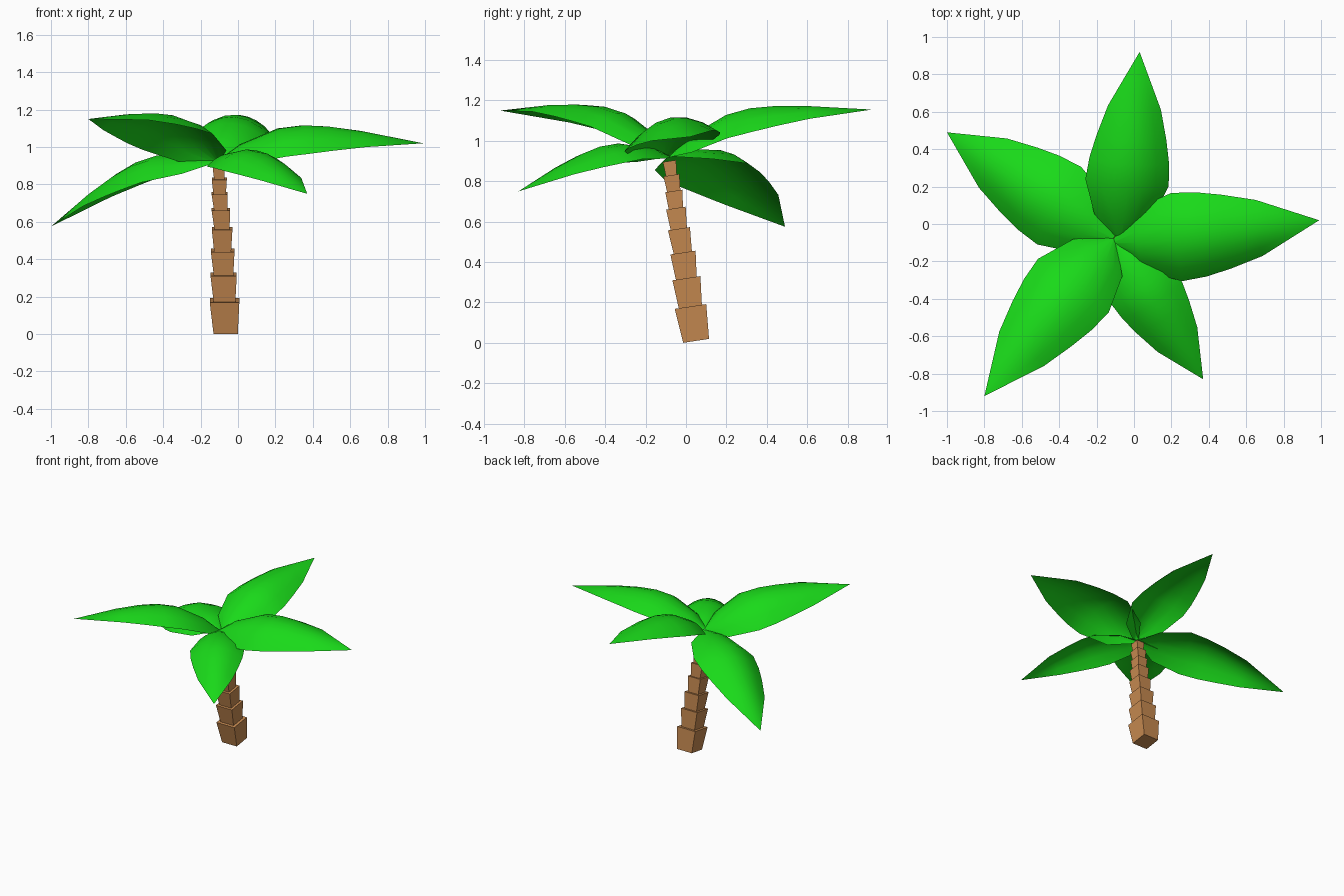
import bpy, bmesh
from mathutils import Vector, Matrix

if "Cube" in bpy.data.objects:
    bpy.data.objects.remove(bpy.data.objects["Cube"])


def material(name, color):
    m = bpy.data.materials.new(name)
    m.diffuse_color = (*color, 1)
    m.use_nodes = True
    m.node_tree.nodes["Principled BSDF"].inputs["Base Color"].default_value = m.diffuse_color
    return m


def add_object(name, bm, mat, smooth=False):
    for f in bm.faces:
        f.smooth = smooth
    me = bpy.data.meshes.new(name)
    bm.to_mesh(me)
    bm.free()
    me.materials.append(mat)
    ob = bpy.data.objects.new(name, me)
    bpy.context.collection.objects.link(ob)
    return ob


bark = material("bark", (0.56, 0.25, 0.08))
green = material("leaf_green", (0.01, 0.7, 0.01))

# Trunk: leaning stack of square blocks, each flaring towards its top
# (x, y, z, half width) of each block's top
TOPS = [(-.072, .022, .18, .079), (-.077, .002, .32, .070), (-.082, -.015, .447, .063),
        (-.085, -.035, .565, .055), (-.092, -.050, .667, .049), (-.098, -.060, .752, .043),
        (-.100, -.072, .83, .040), (-.103, -.082, .90, .033)]


def square(bm, center, half):
    tilt = Matrix.Rotation(0.15, 3, 'X')
    return [bm.verts.new(Vector(center) + tilt @ Vector((sx * half, sy * half, 0)))
            for sx, sy in ((-1, -1), (1, -1), (1, 1), (-1, 1))]


low = (-.066, .05, .01)
for i, (x, y, z, half) in enumerate(TOPS):
    bm = bmesh.new()
    a = square(bm, low, half * 0.82)
    b = square(bm, (x, y, z), half)
    bm.faces.new(a[::-1])
    bm.faces.new(b)
    for k in range(4):
        n = (k + 1) % 4
        bm.faces.new((a[k], a[n], b[n], b[k]))
    add_object(f"trunk_block_{i + 1}", bm, bark)
    low = (x, y, z - 0.005)

# Leaf profile: (position along, half width, spine height, edge height)
PROFILE = [(0, .015, .005, 0), (.12, .150, .075, .005), (.31, .217, .135, .035),
           (.43, .207, .14, .037), (.55, .182, .123, .037), (.71, .138, .085, .032)]
COLS = 6


def leaf(name, base, tip, roll):
    base, tip = Vector(base), Vector(tip)
    length = (tip - base).length
    ax = (tip - base).normalized()
    ay = Vector((0, 0, 1)).cross(ax).normalized()
    frame = Matrix((ax, ay, ax.cross(ay))).transposed() @ Matrix.Rotation(roll, 3, 'X')
    bm = bmesh.new()
    rows = []
    for t, w, spine, edge in PROFILE:
        row = []
        for c in range(COLS + 1):
            u = 2 * c / COLS - 1
            p = Vector((t, u * w, edge + (spine - edge) * (1 - u * u)))
            row.append(bm.verts.new(base + frame @ p * length))
        rows.append(row)
    for r, s in zip(rows, rows[1:]):
        for c in range(COLS):
            bm.faces.new((r[c], s[c], s[c + 1], r[c + 1]))
    point = bm.verts.new(tip)
    for c in range(COLS):
        bm.faces.new((rows[-1][c], point, rows[-1][c + 1]))
    add_object(name, bm, green, smooth=True)


# Crown of five leaves around the trunk top
leaf("leaf_back", (-.07, -.08, .92), (.03, .92, 1.155), .07)
leaf("leaf_right", (-.11, -.10, .92), (.99, .02, 1.02), .17)
leaf("leaf_front_right", (-.11, -.08, .92), (.37, -.83, .75), .06)
leaf("leaf_front_left", (-.11, -.08, .92), (-.80, -.92, 1.15), .18)
leaf("leaf_left", (-.11, -.08, .92), (-1.0, .49, .575), -.17)
